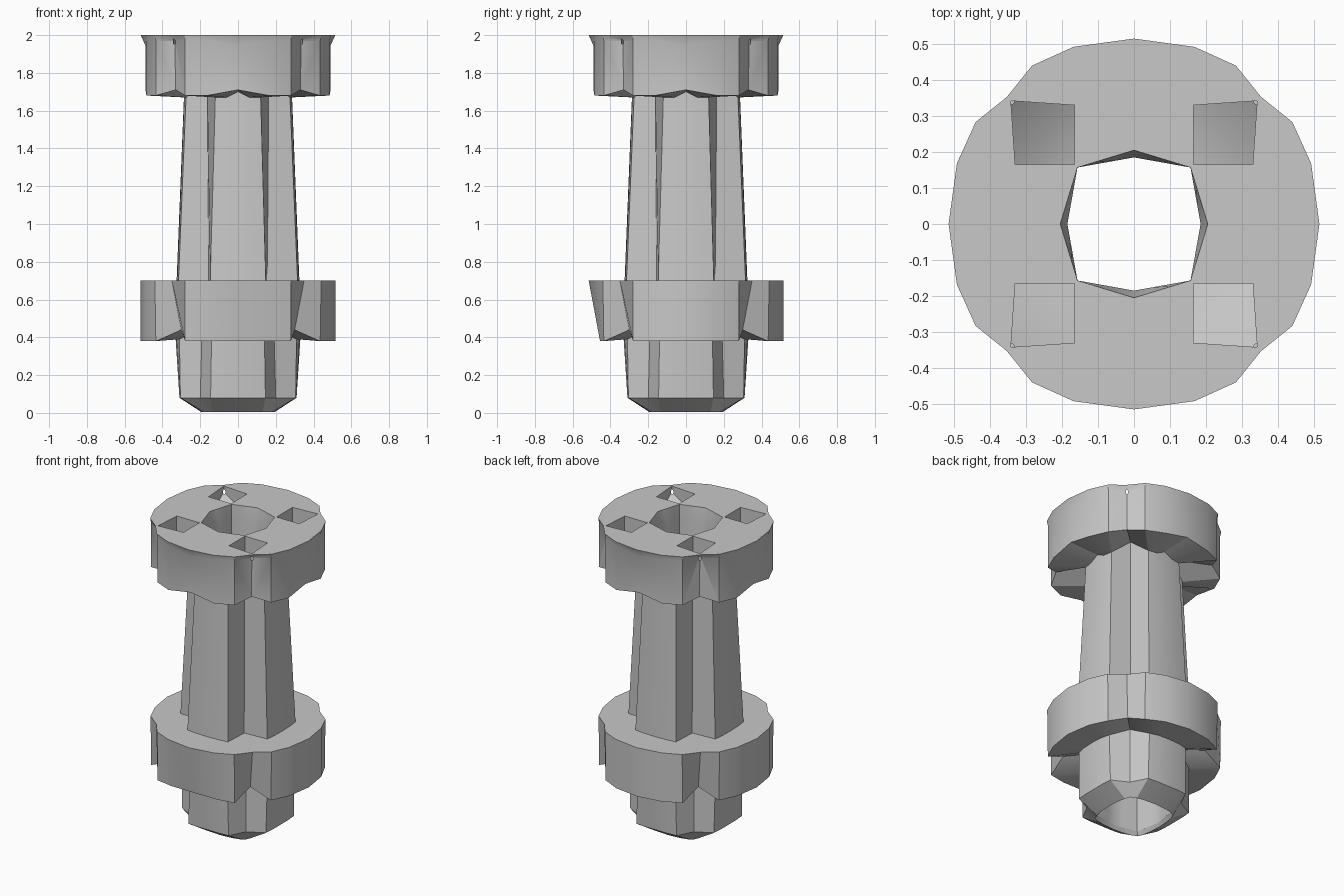
import bpy, bmesh, math

cube = bpy.data.objects.get("Cube")
if cube:
    bpy.data.objects.remove(cube)

grey = bpy.data.materials.new("mid_grey")
grey.use_nodes = True
colour = (0.58, 0.58, 0.58, 1)
grey.diffuse_color = colour
grey.node_tree.nodes["Principled BSDF"].inputs["Base Color"].default_value = colour


def section(z, axis, shoulder, corner, diag, dz_axis=0, dz_diag=0, front=-1):
    """Four-fold ring: arm tip, shoulder, arm corner, diagonal notch, mirrored."""
    octant = [(0, axis, z + dz_axis), (*shoulder, z), (*corner, z)]
    quarter = octant + [(diag, diag, z + dz_diag)]
    quarter += [(y, x, h) for x, y, h in reversed(octant[1:])]
    ring = []
    for turn in range(4):
        for x, y, h in quarter:
            for _ in range(turn):
                x, y = y, -x
            ring.append((x, max(y, front), h))
    return ring


def hole(z, axis, diag):
    mix = lambda t: (diag * t, axis + (diag - axis) * t)
    return section(z, axis, mix(0.33), mix(0.67), diag)


def make_object(name, bm):
    bmesh.ops.recalc_face_normals(bm, faces=bm.faces)
    mesh = bpy.data.meshes.new(name)
    bm.to_mesh(mesh)
    bm.free()
    mesh.materials.append(grey)
    obj = bpy.data.objects.new(name, mesh)
    bpy.context.collection.objects.link(obj)
    return obj


# Rings run up the outside and back down the bore
rings = [
    # rounded foot
    section(0.005, 0.195, (0.08, 0.19), (0.13, 0.18), 0.165),
    section(0.08, 0.31, (0.08, 0.31), (0.145, 0.305), 0.20),
    section(0.39, 0.33, (0.08, 0.325), (0.14, 0.31), 0.19, 0, 0.06),
    # lower flange
    section(0.38, 0.515, (0.165, 0.49), (0.28, 0.435), 0.30, 0, 0.06, front=-0.455),
    section(0.70, 0.515, (0.165, 0.49), (0.28, 0.44), 0.35),
    # notched, tapering shaft
    section(0.70, 0.325, (0.08, 0.322), (0.147, 0.315), 0.155),
    section(1.67, 0.285, (0.06, 0.285), (0.12, 0.275), 0.163, 0.03, 0.09),
    # head, with a flared tip on each arm
    section(1.68, 0.49, (0.165, 0.485), (0.28, 0.435), 0.33, 0.03, 0.03),
    section(1.97, 0.49, (0.165, 0.485), (0.28, 0.435), 0.335, -0.025),
    section(2.0, 0.515, (0.168, 0.492), (0.283, 0.44), 0.353),
    # central bore
    hole(2.0, 0.205, 0.157),
    hole(1.9, 0.185, 0.157),
    hole(0.03, 0.185, 0.157),
]
bm = bmesh.new()
loops = [[bm.verts.new(p) for p in ring] for ring in rings]
count = len(loops[0])
for i, low in enumerate(loops):
    high = loops[(i + 1) % len(loops)]
    for j in range(count):
        k = (j + 1) % count
        bm.faces.new((low[j], low[k], high[k], high[j]))
body = make_object("flanged_pin_body", bm)

# Four square pockets with floors rising to the outer corner, cut into the head
bm = bmesh.new()
for turn in range(4):
    made = bmesh.ops.create_cube(bm, size=1)["verts"]
    angle = turn * math.pi / 2
    for v in made:
        outer = (v.co.x > 0) + (v.co.y > 0)
        far = 0.342 if outer == 2 else 0.33
        x = 0.165 if v.co.x < 0 else far
        y = 0.165 if v.co.y < 0 else far
        z = 2.1 if v.co.z > 0 else (1.83, 1.86, 1.96)[outer]
        v.co = (x * math.cos(angle) - y * math.sin(angle),
                x * math.sin(angle) + y * math.cos(angle), z)
bmesh.ops.triangulate(bm, faces=bm.faces)
cutter = make_object("pocket_cutter", bm)
cutter.hide_render = True

cut = body.modifiers.new("pockets", "BOOLEAN")
cut.operation = "DIFFERENCE"
cut.solver = "EXACT"
cut.object = cutter
bpy.ops.object.select_all(action="DESELECT")
body.select_set(True)
bpy.context.view_layer.objects.active = body
bpy.ops.object.modifier_apply(modifier=cut.name)
bpy.data.objects.remove(cutter)
bpy.ops.object.shade_smooth_by_angle(angle=math.radians(28))
